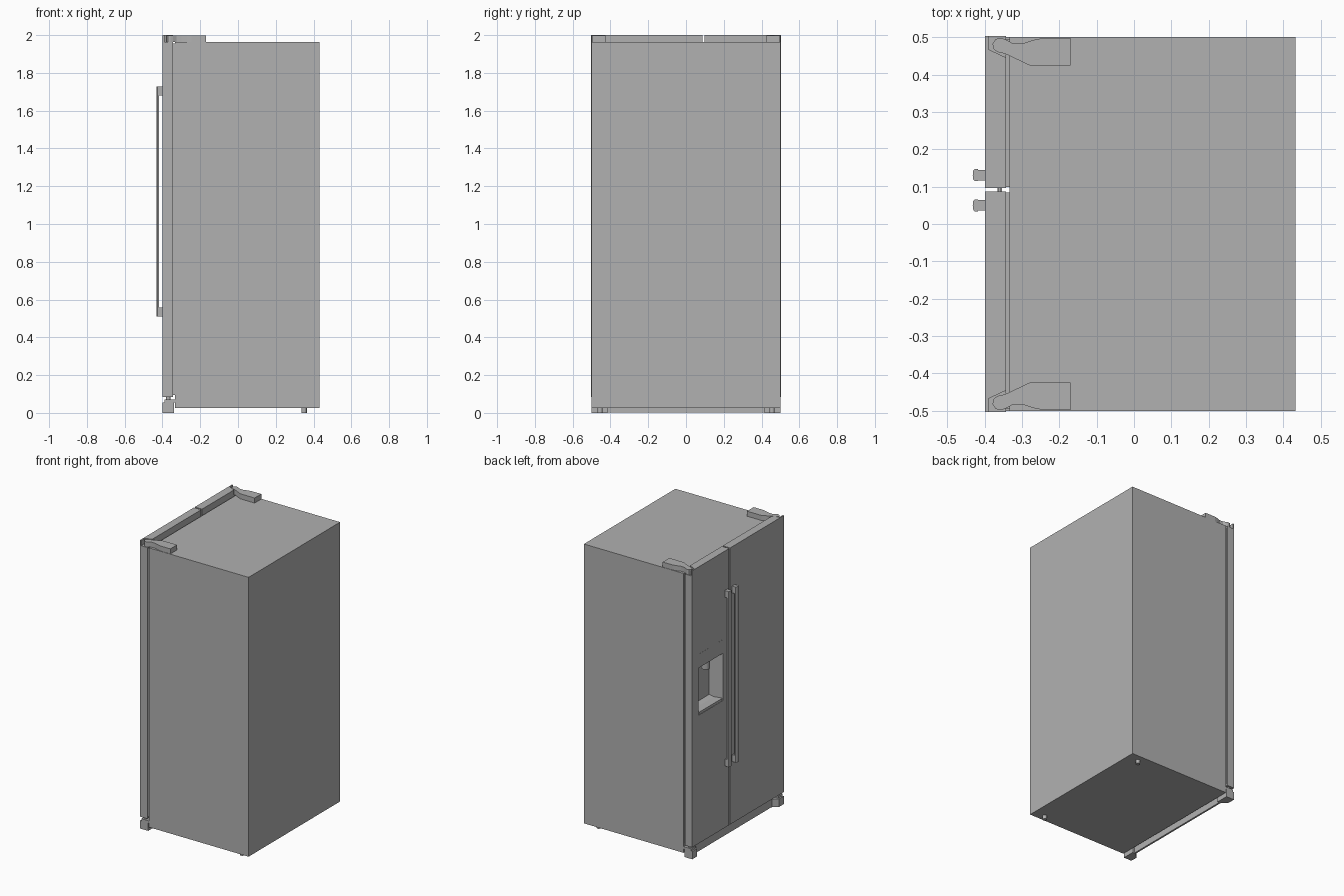
import bpy, bmesh, math

if "Cube" in bpy.data.objects:
    bpy.data.objects.remove(bpy.data.objects["Cube"])

grey = bpy.data.materials.new("mid_grey")
grey.diffuse_color = (0.44, 0.44, 0.44, 1)
grey.use_nodes = True
grey.node_tree.nodes["Principled BSDF"].inputs["Base Color"].default_value = grey.diffuse_color


def finish(name, bm, bevel=0.0):
    bmesh.ops.recalc_face_normals(bm, faces=bm.faces)
    me = bpy.data.meshes.new(name)
    bm.to_mesh(me)
    bm.free()
    me.materials.append(grey)
    ob = bpy.data.objects.new(name, me)
    bpy.context.collection.objects.link(ob)
    if bevel:
        m = ob.modifiers.new("bevel", 'BEVEL')
        m.width, m.segments = bevel, 2
    return ob


def prism(name, pts, z0, z1, bevel=0.0):
    """Plan outline extruded upward."""
    bm = bmesh.new()
    f = bm.faces.new([bm.verts.new((x, y, z0)) for x, y in pts])
    r = bmesh.ops.extrude_face_region(bm, geom=[f])
    for v in r['geom']:
        if isinstance(v, bmesh.types.BMVert):
            v.co.z = z1
    return finish(name, bm, bevel)


def box(name, x0, x1, y0, y1, z0, z1, bevel=0.0):
    return prism(name, [(x0, y0), (x1, y0), (x1, y1), (x0, y1)], z0, z1, bevel)


def cylinder(name, x, y, z0, z1, r, sides=20):
    pts = [(x + r * math.cos(2 * math.pi * i / sides),
            y + r * math.sin(2 * math.pi * i / sides)) for i in range(sides)]
    return prism(name, pts, z0, z1)


def cut(ob, cutter):
    m = ob.modifiers.new("recess", 'BOOLEAN')
    m.operation, m.solver, m.object = 'DIFFERENCE', 'EXACT', cutter
    with bpy.context.temp_override(object=ob, active_object=ob):
        bpy.ops.object.modifier_apply(modifier=m.name)


# Cabinet
cabinet = box("cabinet", -0.333, 0.432, -0.501, 0.501, 0.027, 1.963)

# Doors, with the top corners notched for the hinges
doors = {"wide_door": (-1, 0.503, 0.087), "dispenser_door": (1, 0.503, 0.097)}
made = {}
for name, (s, outer, inner) in doors.items():
    o, i = s * outer, inner
    y0, y1 = min(o, i), max(o, i)
    made[name] = box(name, -0.399, -0.343, y0, y1, 0.083, 1.963)
    prism(name + "_top_cap",
          [(-0.399, i), (-0.343, i), (-0.343, s * 0.446), (-0.39, s * 0.468),
           (-0.39, o), (-0.399, o)], 1.963, 2.0)
    g0, g1 = sorted((o - s * 0.009, i + s * 0.002))
    made[name + "_gasket"] = box(name + "_gasket", -0.344, -0.332,
                                 g0, g1, 0.095, 1.955)
box("centre_flap", -0.364, -0.358, 0.086, 0.098, 0.1, 1.94)

# Dispenser: nearly flush panel with a tapered recess
panel = box("dispenser_panel", -0.3996, -0.39, 0.162, 0.438, 0.965, 1.395)
bm = bmesh.new()
rings = []
for x, y0, y1, z0, z1 in [(-0.42, 0.163, 0.435, 0.968, 1.302),
                          (-0.40, 0.168, 0.432, 0.972, 1.300),
                          (-0.31, 0.19, 0.41, 1.0, 1.29)]:
    rings.append([bm.verts.new((x, y, z)) for y, z in
                  [(y0, z0), (y1, z0), (y1, z1), (y0, z1)]])
bm.faces.new(rings[0])
bm.faces.new(rings[-1])
for a, b in zip(rings, rings[1:]):
    for k in range(4):
        n = (k + 1) % 4
        bm.faces.new((a[k], a[n], b[n], b[k]))
cutter = finish("recess_cutter", bm)
for ob in (made["dispenser_door"], made["dispenser_door_gasket"], panel, cabinet):
    cut(ob, cutter)
bpy.data.objects.remove(cutter)
cylinder("dispenser_spout", -0.36, 0.30, 1.24, 1.305, 0.028)
box("drip_tray", -0.398, -0.32, 0.172, 0.428, 0.97, 0.99)

# Handles
for name, y in (("wide_door_handle", 0.05), ("dispenser_door_handle", 0.131)):
    h = 0.016
    prism(name + "_bar", [(-0.418, y - h), (-0.418, y + h), (-0.427, y + h),
                          (-0.431, y + h * .7), (-0.432, y), (-0.431, y - h * .7),
                          (-0.427, y - h)], 0.51, 1.728)
    for part, z in (("lower", 0.51), ("upper", 1.679)):
        box(f"{name}_{part}_mount", -0.42, -0.398, y - 0.014, y + 0.014,
            z + 0.001, z + 0.048)

# Hinges, front feet and rear feet on both sides
hinge = [(-0.17, 0.425), (-0.17, 0.498), (-0.245, 0.498), (-0.27, 0.493),
         (-0.30, 0.483), (-0.325, 0.484), (-0.345, 0.495), (-0.358, 0.499),
         (-0.371, 0.495), (-0.379, 0.483), (-0.377, 0.470), (-0.367, 0.461),
         (-0.345, 0.456), (-0.28, 0.425)]
for side, s in (("left", 1), ("right", -1)):
    prism(f"{side}_top_hinge", [(x, s * y) for x, y in hinge], 1.963, 1.998)
    prism(f"{side}_front_foot",
          [(-0.399, s * 0.501), (-0.338, s * 0.501), (-0.338, s * 0.415),
           (-0.36, s * 0.415), (-0.399, s * 0.45)], 0, 0.055)
    c, d = sorted((s * 0.455, s * 0.501))
    box(f"{side}_lower_hinge_plate", -0.39, -0.332, c, d, 0.055, 0.07)
    cylinder(f"{side}_lower_hinge_pin", -0.37, s * 0.48, 0.06, 0.09, 0.012)
    cylinder(f"{side}_rear_foot", 0.35, s * 0.455, 0, 0.03, 0.014)

# Kick plate
box("kick_plate", -0.366, -0.354, -0.425, 0.425, 0.003, 0.07)
